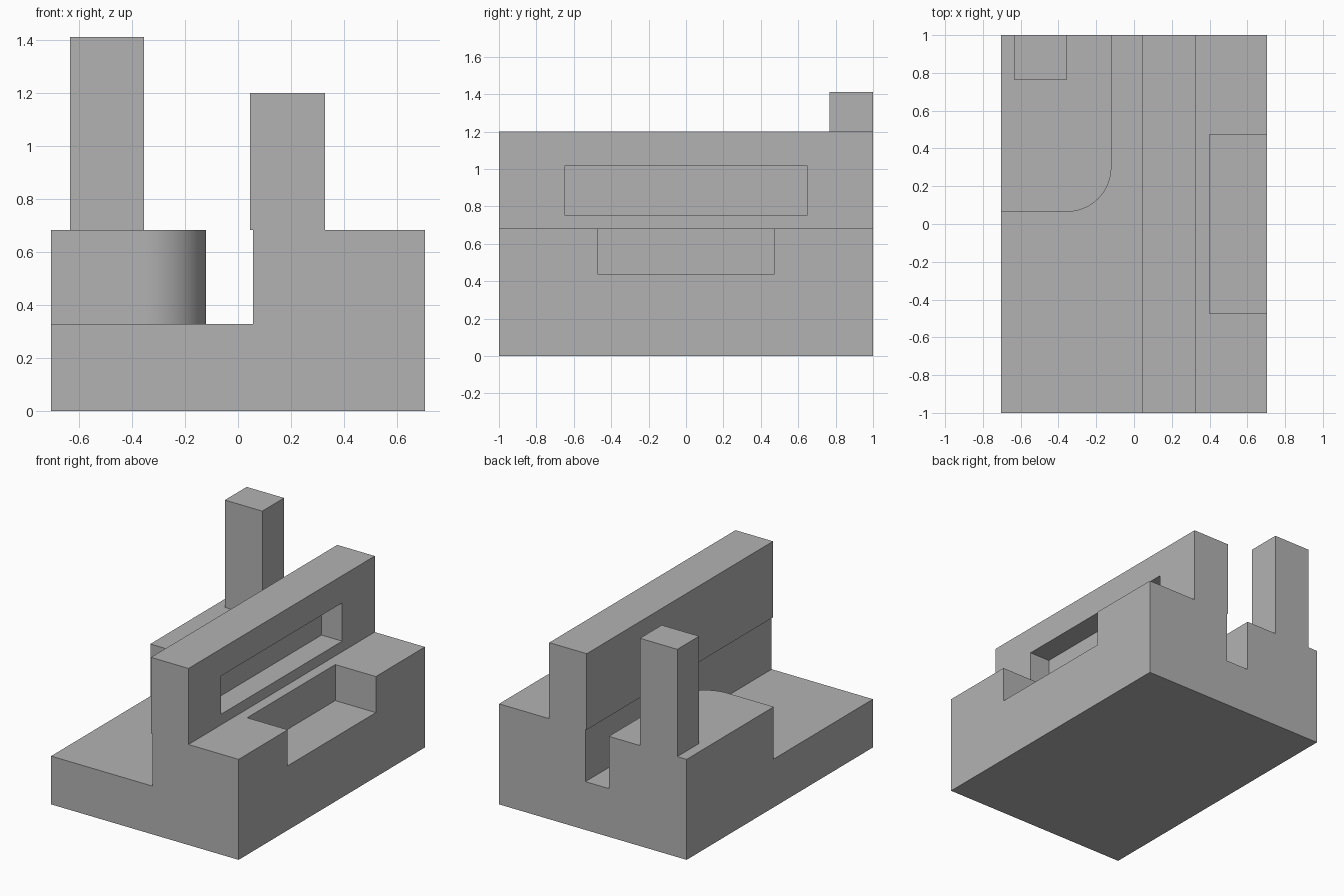
import bpy
import bmesh
import math
from mathutils import Vector

default = bpy.data.objects.get("Cube")
if default:
    bpy.data.objects.remove(default)

grey = bpy.data.materials.new("plain grey")
grey.use_nodes = True
COLOUR = (0.45, 0.45, 0.45, 1)
grey.diffuse_color = COLOUR
grey.node_tree.nodes["Principled BSDF"].inputs["Base Color"].default_value = COLOUR


def prism(name, outline, sweep):
    """Extrude a closed 3D outline along the sweep vector."""
    bm = bmesh.new()
    face = bm.faces.new([bm.verts.new(p) for p in outline])
    extruded = bmesh.ops.extrude_face_region(bm, geom=[face])["geom"]
    moved = [v for v in extruded if isinstance(v, bmesh.types.BMVert)]
    bmesh.ops.translate(bm, verts=moved, vec=Vector(sweep))
    bmesh.ops.recalc_face_normals(bm, faces=bm.faces)
    mesh = bpy.data.meshes.new(name)
    bm.to_mesh(mesh)
    bm.free()
    mesh.materials.append(grey)
    obj = bpy.data.objects.new(name, mesh)
    bpy.context.collection.objects.link(obj)
    return obj


def box(name, x, y, z):
    corners = [(x[0], y[0]), (x[1], y[0]), (x[1], y[1]), (x[0], y[1])]
    return prism(name, [(a, b, z[0]) for a, b in corners], (0, 0, z[1] - z[0]))


def cut(target, cutter):
    mod = target.modifiers.new(cutter.name, "BOOLEAN")
    mod.operation = "DIFFERENCE"
    mod.solver = "EXACT"
    mod.object = cutter
    cutter.hide_render = True
    cutter.hide_viewport = True
    cutter.display_type = "WIRE"


SIDE, BASE, STEP, TOP = 0.705, 0.328, 0.683, 1.2

# Base, side step and upright wall share one profile along the length
profile = [(-SIDE, 0), (SIDE, 0), (SIDE, STEP), (0.328, STEP), (0.328, TOP),
           (0.046, TOP), (0.046, STEP), (0.056, STEP), (0.056, BASE), (-SIDE, BASE)]
body = prism("base_and_wall", [(x, -1, z) for x, z in profile], (0, 2, 0))

# Long recess in the wall, and open pocket in the side step
cut(body, box("wall_recess_cutter", (0.173, 0.4), (-0.65, 0.65), (0.755, 1.015)))
cut(body, box("step_pocket_cutter", (0.4, 0.8), (-0.473, 0.473), (0.438, 0.8)))

# Rear block with one rounded corner
EDGE, FRONT, R = -0.12, 0.065, 0.235
arc = [(EDGE - R + R * math.cos(a), FRONT + R + R * math.sin(a))
       for a in (math.radians(-90 + 90 * i / 24) for i in range(25))]
plan = [(-SIDE, 1), (-SIDE, FRONT)] + arc + [(EDGE, 1)]
block = prism("rear_block", [(x, y, BASE) for x, y in plan], (0, 0, STEP - BASE))
bpy.ops.object.select_all(action="DESELECT")
block.select_set(True)
bpy.context.view_layer.objects.active = block
bpy.ops.object.shade_smooth_by_angle(angle=math.radians(30))

# Tall square post on the rear block
box("rear_post", (-0.635, -0.354), (0.766, 1), (STEP, 1.412))
